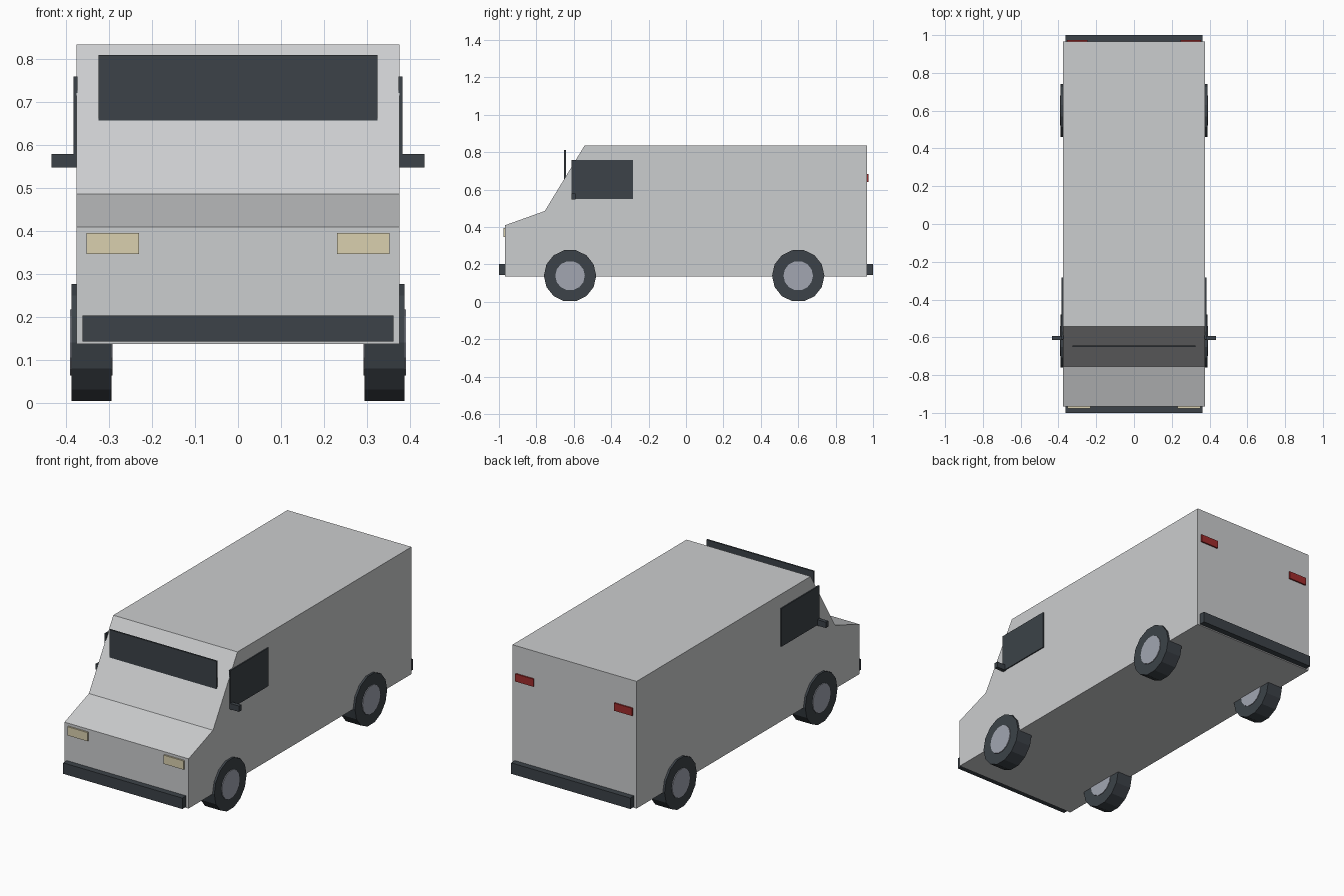
import bpy, bmesh, math
from mathutils import Matrix

cube = bpy.data.objects.get("Cube")
if cube:
    bpy.data.objects.remove(cube, do_unlink=True)


def material(name, color):
    m = bpy.data.materials.new(name)
    m.use_nodes = True
    rgba = (*color, 1)
    m.diffuse_color = rgba
    m.node_tree.nodes["Principled BSDF"].inputs["Base Color"].default_value = rgba
    return m


PAINT = material("light grey paint", (0.60, 0.61, 0.62))
DARK = material("dark trim", (0.045, 0.055, 0.065))
HUB = material("hub metal", (0.36, 0.38, 0.44))
CREAM = material("headlight cream", (0.70, 0.63, 0.43))
RED = material("tail light red", (0.35, 0.025, 0.025))


def finish(name, bm, mat):
    bmesh.ops.recalc_face_normals(bm, faces=bm.faces)
    mesh = bpy.data.meshes.new(name)
    bm.to_mesh(mesh)
    bm.free()
    mesh.materials.append(mat)
    obj = bpy.data.objects.new(name, mesh)
    bpy.context.collection.objects.link(obj)
    return obj


def box(name, x, y, z, mat):
    """Box spanning the (low, high) pairs x, y and z."""
    bm = bmesh.new()
    bmesh.ops.create_cube(bm, size=1)
    for v in bm.verts:
        v.co = [(lo + hi) / 2 + c * (hi - lo) for c, (lo, hi) in zip(v.co, (x, y, z))]
    return finish(name, bm, mat)


def disc(name, x, y, z, radius, sides, mat):
    """Cylinder along x spanning the pair x."""
    bm = bmesh.new()
    place = Matrix.Translation((sum(x) / 2, y, z)) @ Matrix.Rotation(math.pi / 2, 4, 'Y')
    bmesh.ops.create_cone(bm, cap_ends=True, segments=sides, radius1=radius,
                          radius2=radius, depth=abs(x[1] - x[0]), matrix=place)
    return finish(name, bm, mat)


# Van body: side profile extruded across the width
HALF = 0.377
profile = [(-0.967, 0.137), (-0.967, 0.41), (-0.755, 0.486),
           (-0.543, 0.835), (0.967, 0.835), (0.967, 0.137)]
bm = bmesh.new()
side = bm.faces.new([bm.verts.new((-HALF, y, z)) for y, z in profile])
sweep = bmesh.ops.extrude_face_region(bm, geom=[side], use_keep_orig=True)
for v in sweep["geom"]:
    if isinstance(v, bmesh.types.BMVert):
        v.co.x = HALF
finish("van_body", bm, PAINT)

# Upright windscreen and bumpers
box("windscreen", (-0.325, 0.325), (-0.651, -0.642), (0.658, 0.811), DARK)
box("front_bumper", (-0.362, 0.362), (-1.0, -0.96), (0.143, 0.203), DARK)
box("rear_bumper", (-0.362, 0.362), (0.96, 1.0), (0.143, 0.203), DARK)

# Paired parts
for label, s in (("left", 1), ("right", -1)):
    def span(a, b):
        return tuple(sorted((s * a, s * b)))

    box(label + "_side_window", span(0.374, 0.383), (-0.612, -0.283), (0.55, 0.76), DARK)
    box(label + "_mirror", span(0.37, 0.435), (-0.613, -0.592), (0.548, 0.58), DARK)
    box(label + "_headlight", span(0.231, 0.353), (-0.976, -0.96), (0.347, 0.395), CREAM)
    box(label + "_tail_light", span(0.245, 0.355), (0.96, 0.975), (0.642, 0.684), RED)
    for end, y in (("front", -0.62), ("rear", 0.6)):
        name = f"{label}_{end}"
        disc(name + "_tyre", span(0.295, 0.388), y, 0.14, 0.14, 14, DARK)
        disc(name + "_hub", span(0.292, 0.392), y, 0.14, 0.079, 14, HUB)
